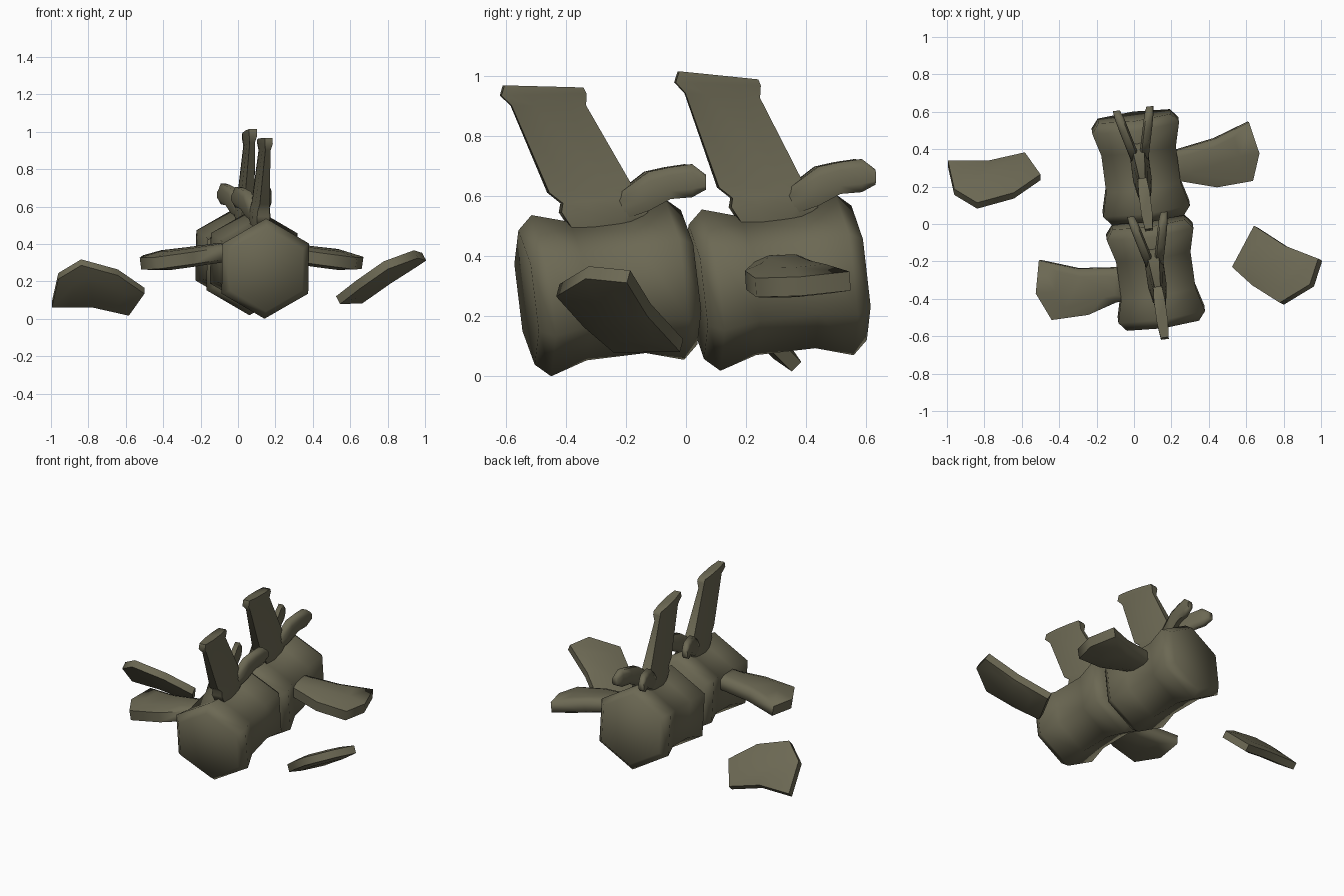
import bpy, bmesh, math
from mathutils import Matrix, Vector

if "Cube" in bpy.data.objects:
    bpy.data.objects.remove(bpy.data.objects["Cube"])

bone = bpy.data.materials.new("olive bone")
bone.diffuse_color = (0.15, 0.14, 0.088, 1)
bone.use_nodes = True
bone.node_tree.nodes["Principled BSDF"].inputs["Base Color"].default_value = bone.diffuse_color


def loft(name, rings, mat=Matrix()):
    """Join equal-length point rings into a closed smooth solid."""
    bm = bmesh.new()
    vs = [[bm.verts.new(mat @ Vector(p)) for p in r] for r in rings]
    n = len(vs[0])
    for a, b in zip(vs, vs[1:]):
        for i in range(n):
            j = (i + 1) % n
            bm.faces.new((a[i], a[j], b[j], b[i]))
    bm.faces.new(vs[0][::-1])
    bm.faces.new(vs[-1])
    bmesh.ops.recalc_face_normals(bm, faces=bm.faces)
    me = bpy.data.meshes.new(name)
    bm.to_mesh(me)
    bm.free()
    me.materials.append(bone)
    ob = bpy.data.objects.new(name, me)
    bpy.context.collection.objects.link(ob)
    bpy.ops.object.select_all(action='DESELECT')
    ob.select_set(True)
    bpy.context.view_layer.objects.active = ob
    bpy.ops.object.shade_smooth_by_angle(angle=math.radians(70))
    return ob


def plate(name, outline, plane, thick):
    """Flat bone slab: top-view outline laid on the plane z = a + b*x + c*y."""
    a, b, c = plane
    nrm = Vector((-b, -c, 1)).normalized()
    pts = [Vector((x, y, a + b * x + c * y)) for x, y in outline]
    mid = sum(pts, Vector()) / len(pts)
    rings = []
    for s, h in ((0.6, -0.5), (0.98, -0.32), (0.98, 0.32), (0.6, 0.5)):
        rings.append([mid + (p - mid) * s + nrm * h * thick for p in pts])
    loft(name, rings)


def vertebra(tag, centre, yaw, pitch, lift):
    turn = Matrix.Translation(centre) @ Matrix.Rotation(math.radians(yaw), 4, 'Z')

    # six-sided, waisted body
    rings = []
    for u, r in ((-.275, .225), (-.225, .27), (-.1, .232),
                 (.1, .232), (.225, .27), (.275, .225)):
        rings.append([(r * math.sin(k * math.pi / 3), u, r * math.cos(k * math.pi / 3))
                      for k in range(6)])
    loft(tag + "_body", rings, turn @ Matrix.Rotation(math.radians(pitch), 4, 'X'))

    # upright blade: front y,z  back y,z  half width
    rings = []
    for yf, zf, yb, zb, w in ((-.12, .19, .09, .22, .045), (-.16, .25, .13, .25, .05),
                              (-.155, .28, .11, .3, .045), (-.2, .315, .08, .335, .038),
                              (-.325, .605, -.075, .605, .02), (-.36, .638, -.075, .645, .03),
                              (-.35, .672, -.085, .665, .03)):
        t = max(0, (zf - .315) / .36) * lift        # tip of the blade tilts back
        yf, yb, zf, zb = yf + .017 * t, yb + .017 * t, zf + .03 * t, zb + .01 * t
        ring = []
        for s, f in ((-.7, 0), (-1, .3), (-1, .75), (-.8, 1),
                     (.8, 1), (1, .75), (1, .3), (.7, 0)):
            ring.append((s * w, yf + (yb - yf) * f, zf + (zb - zf) * f))
        rings.append(ring)
    loft(tag + "_blade", rings, turn)

    # pair of rear prongs
    for side, label in ((-1, "left"), (1, "right")):
        rings = []
        for u, lo, hi, x, w in ((.03, .22, .31, .02, .025), (.13, .255, .385, .044, .026),
                                (.2, .294, .4, .062, .026), (.27, .3, .41, .079, .025),
                                (.315, .325, .375, .09, .019)):
            q = (hi - lo) * .25
            rings.append([(side * x + a * w, u, z) for a, z in
                          ((-.6, lo), (-1, lo + q), (-1, hi - q), (-.6, hi),
                           (.6, hi), (1, hi - q), (1, lo + q), (.6, lo))])
        loft(tag + "_prong_" + label, rings, turn)


vertebra("front_vertebra", (.115, -.26, .296), 8, 7, 0)
vertebra("rear_vertebra", (.036, .305, .313), 7.5, 6.6, 1)

# attached side processes
plate("rear_side_process",
      [(.15, .38), (.23, .4), (.43, .46), (.615, .55), (.672, .38), (.637, .23),
       (.44, .195), (.23, .23), (.15, .24)], (.37, -.14, .06), .1)
plate("front_side_process",
      [(0, -.24), (-.09, -.23), (-.3, -.235), (-.51, -.19), (-.527, -.37), (-.44, -.515),
       (-.24, -.487), (-.09, -.42), (0, -.4)], (.385, .13, .06), .1)

# loose broken-off slabs
plate("loose_right_slab",
      [(.65, -.01), (.82, -.12), (1.0, -.19), (.955, -.33), (.79, -.43),
       (.64, -.335), (.53, -.235)], (-.247, .53, -.27), .075)
plate("loose_left_slab",
      [(-1, .325), (-.78, .325), (-.58, .37), (-.495, .25), (-.64, .15),
       (-.84, .095), (-.965, .17)], (.4, 0, -1), .07)
